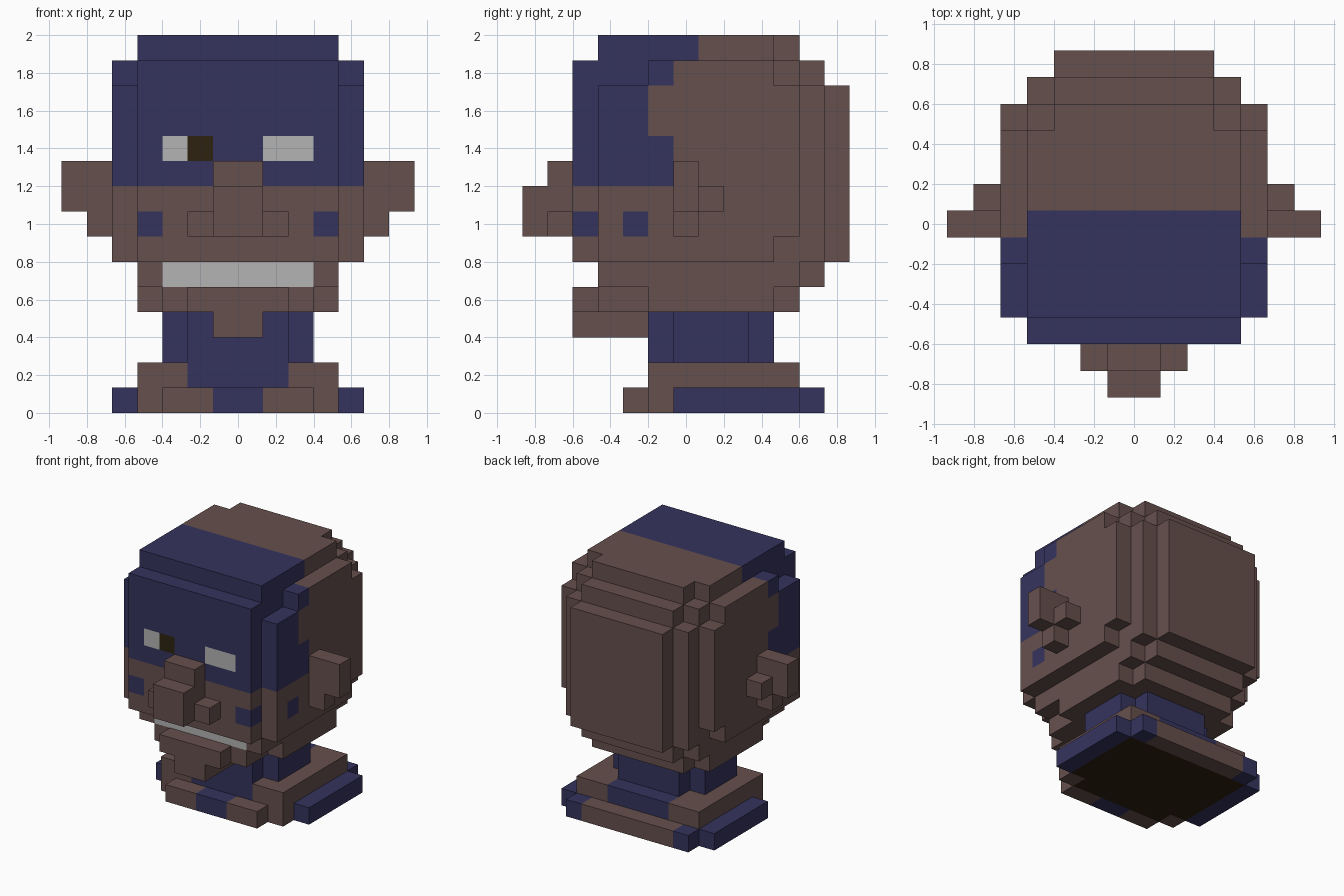
import bpy, bmesh
from mathutils import Vector

cube = bpy.data.objects.get("Cube")
if cube:
    bpy.data.objects.remove(cube, do_unlink=True)

U = 2 / 15                      # edge length of one block


def linear(c):
    c /= 255
    return c / 12.92 if c <= 0.04045 else ((c + 0.055) / 1.055) ** 2.4


def material(name, r, g, b):
    m = bpy.data.materials.new(name)
    m.use_nodes = True
    col = (linear(r), linear(g), linear(b), 1)
    m.diffuse_color = col
    bsdf = next(n for n in m.node_tree.nodes if n.type == 'BSDF_PRINCIPLED')
    bsdf.inputs["Base Color"].default_value = col
    bsdf.inputs["Roughness"].default_value = 0.9
    return m


BROWN, NAVY, PALE, DARK = range(4)
MATERIALS = [material("skin_brown", 102, 80, 77), material("navy_blue", 53, 51, 94),
             material("pale_grey", 179, 179, 179), material("dark_brown", 46, 34, 16)]


def box(x0, x1, y0, y1, z0, z1):
    """Grid cells of a box; x counts from the middle, y from the front, z from the ground."""
    return {(x, y, z) for x in range(x0, x1) for y in range(y0, y1) for z in range(z0, z1)}


def layers(z0, z1, *steps):
    """Symmetrical stepped slab; each step is (half width, front, back)."""
    return set().union(*(box(-w, w, y0, y1, z0, z1) for w, y0, y1 in steps))


def mirrored(cells):
    return {(-1 - x, y, z) for x, y, z in cells}


def side(x):
    """Distance of a cell from the middle, the same on both sides."""
    return x if x >= 0 else -1 - x


# ---- shapes ----
head = (layers(5, 6, (3, 3, 12), (4, 3, 11))
        | layers(6, 7, (3, 2, 13), (4, 2, 12), (5, 3, 10))
        | layers(7, 13, (3, 2, 13), (4, 2, 12), (5, 3, 11))
        | layers(13, 14, (3, 2, 12), (4, 2, 11), (5, 5, 10))
        | layers(14, 15, (3, 3, 11), (4, 3, 10)))
jaw = layers(4, 5, (2, 2, 11), (3, 3, 11), (4, 5, 10)) | layers(3, 4, (1, 2, 5))
nose = layers(7, 9, (1, 0, 2)) | layers(9, 10, (1, 1, 2)) | layers(7, 8, (2, 1, 2))
ear = box(5, 7, 6, 7, 8, 10) | box(5, 6, 6, 7, 7, 8) | box(5, 6, 7, 8, 8, 9)
neck = layers(2, 4, (2, 5, 10), (3, 6, 9))
shoulders = layers(1, 2, (4, 5, 11))
base = layers(0, 1, (3, 4, 12), (4, 5, 12), (5, 6, 11))


# ---- colour rules ----
def head_colour(x, y, z):
    s = side(x)
    if z == 5 and y == 3 and s < 3:                       # teeth
        return PALE
    if z == 10 and y == 2 and s in (1, 2):                # eyes, one pupil
        return DARK if x == -2 else PALE
    if z == 7 and (s, y) in ((3, 2), (4, 4)):             # cheek spots
        return NAVY
    limit = {9: 6, 10: 6, 11: 5, 12: 5, 13: 6, 14: 7}     # mask edge by height
    return NAVY if y < limit.get(z, 0) else BROWN


def shoulder_colour(x, y, z):
    return NAVY if side(x) < 2 else BROWN


def base_colour(x, y, z):
    s = side(x)
    rim = any(n not in base for n in ((x + 1, y, z), (x - 1, y, z), (x, y + 1, z), (x, y - 1, z)))
    if not rim:
        return DARK
    if s == 4 or (s == 3 and y == 11) or (s == 0 and y == 4):
        return NAVY
    return BROWN


def brown(x, y, z):
    return BROWN


def navy(x, y, z):
    return NAVY


PARTS = [("head", head, head_colour), ("jaw", jaw, brown), ("nose", nose, brown),
         ("left_ear", ear, brown), ("right_ear", mirrored(ear), brown),
         ("neck", neck, navy), ("shoulders", shoulders, shoulder_colour),
         ("base", base, base_colour)]
SOLID = set().union(*(cells for _, cells, _ in PARTS))


# ---- build only the outer faces of each part ----
def build(name, cells, colour):
    bm = bmesh.new()
    for cell in sorted(cells):
        centre = Vector((cell[0] + 0.5, cell[1] + 0.5 - 6.5, cell[2] + 0.5))
        for axis in range(3):
            for sign in (1, -1):
                n = Vector((0, 0, 0))
                n[axis] = sign
                if tuple(c + int(d) for c, d in zip(cell, n)) in SOLID:
                    continue
                a, b = Vector((0, 0, 0)), Vector((0, 0, 0))
                a[(axis + 1) % 3] = 0.5
                b[(axis + 2) % 3] = 0.5 * sign
                mid = centre + n * 0.5
                face = bm.faces.new([bm.verts.new((mid + p) * U)
                                     for p in (-a - b, a - b, a + b, b - a)])
                face.material_index = colour(*cell)
    bmesh.ops.remove_doubles(bm, verts=bm.verts[:], dist=U * 0.01)
    # merge flat regions of one colour
    bmesh.ops.dissolve_limit(bm, angle_limit=0.01, verts=bm.verts[:], edges=bm.edges[:],
                             delimit={'MATERIAL'})
    mesh = bpy.data.meshes.new(name)
    for m in MATERIALS:
        mesh.materials.append(m)
    bm.to_mesh(mesh)
    bm.free()
    bpy.context.collection.objects.link(bpy.data.objects.new(name, mesh))


for part in PARTS:
    build(*part)
